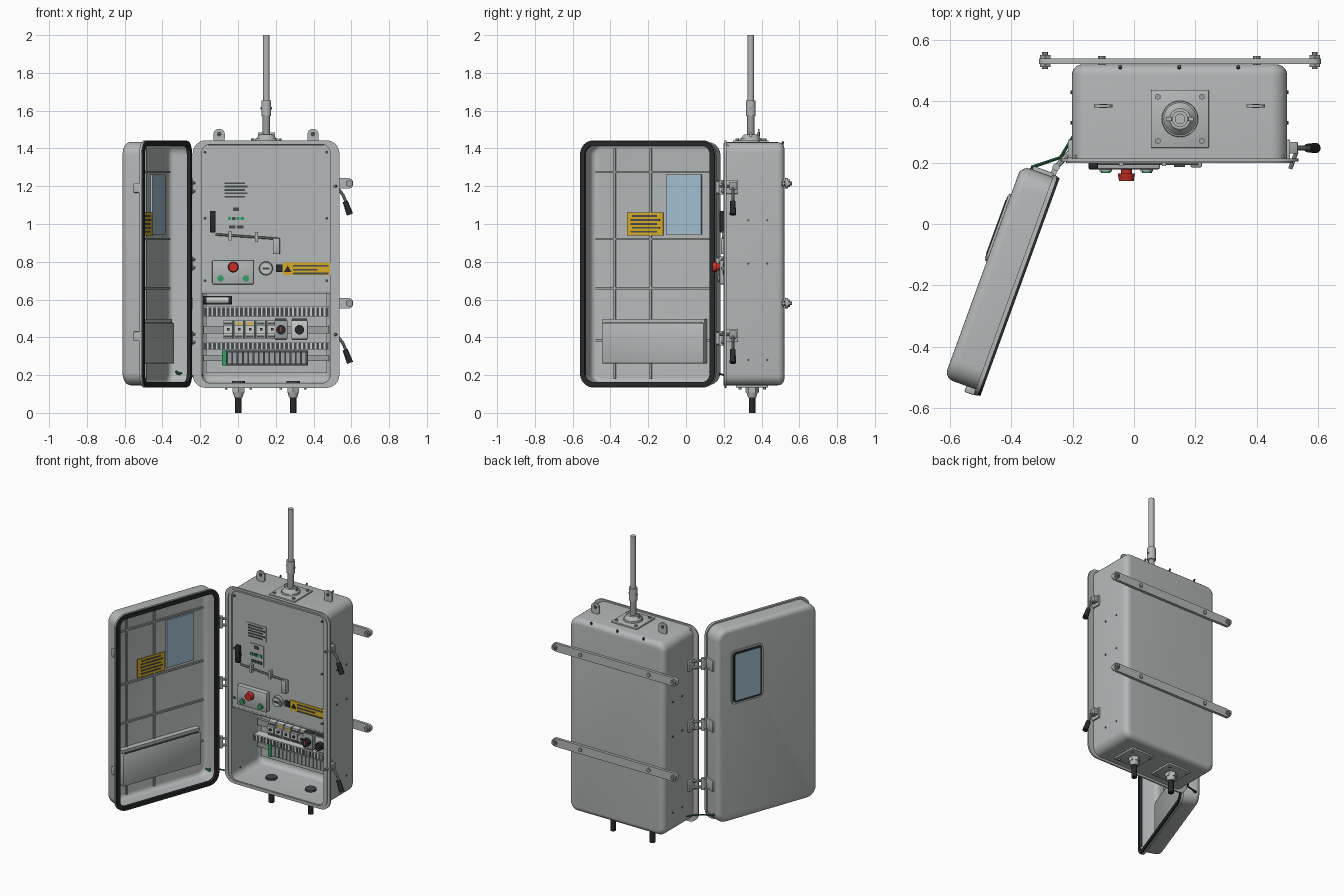
import bpy, bmesh, math
from mathutils import Matrix, Vector

def material(name, rgb):
    m = bpy.data.materials.new(name)
    m.diffuse_color = (*rgb, 1)
    return m

GREY = material("enclosure grey", (0.46, 0.48, 0.48))
LIGHT = material("component light grey", (0.58, 0.60, 0.59))
STEEL = material("steel grey", (0.34, 0.36, 0.36))
BLACK = material("black", (0.02, 0.022, 0.025))
DARK = material("dark grey", (0.06, 0.07, 0.075))
BLUE = material("window blue", (0.36, 0.51, 0.62))
YELLOW = material("warning yellow", (0.68, 0.41, 0.02))
RED = material("red", (0.55, 0.03, 0.02))
GREEN = material("green", (0.03, 0.36, 0.12))
WIRE = material("wire green", (0.02, 0.14, 0.05))

# door frame: X runs along the door from the hinge, Y points into its inside
DOOR = Matrix.Translation((-0.251, 0.153, 0)) @ Matrix.Rotation(math.radians(250), 4, 'Z')
BODY = Matrix.Identity(4)
frame = BODY

def finish(name, bm, mat):
    bmesh.ops.recalc_face_normals(bm, faces=bm.faces)
    me = bpy.data.meshes.new(name)
    bm.to_mesh(me)
    bm.free()
    me.materials.append(mat)
    ob = bpy.data.objects.new(name, me)
    ob.matrix_world = frame
    bpy.context.collection.objects.link(ob)
    return ob

def box(name, x, y, z, mat, bevel=0):
    bm = bmesh.new()
    bmesh.ops.create_cube(bm, size=1)
    size = Vector((x[1] - x[0], y[1] - y[0], z[1] - z[0]))
    mid = Vector((x[0] + x[1], y[0] + y[1], z[0] + z[1])) / 2
    for v in bm.verts:
        v.co = v.co * size + mid
    if bevel:
        bmesh.ops.bevel(bm, geom=bm.edges[:], offset=bevel, segments=2, affect='EDGES', profile=0.5)
    return finish(name, bm, mat)

def rod(name, p0, p1, r, mat, r2=None, n=20):
    p0, p1 = Vector(p0), Vector(p1)
    d = p1 - p0
    bm = bmesh.new()
    m = Matrix.Translation((p0 + p1) / 2) @ d.to_track_quat('Z', 'Y').to_matrix().to_4x4()
    bmesh.ops.create_cone(bm, cap_ends=True, segments=n, radius1=r, radius2=r if r2 is None else r2,
                          depth=d.length, matrix=m)
    return finish(name, bm, mat)

def loft(name, loops, mat, closed=False):
    """Skin rounded rectangles (x0, x1, z0, z1, radius, y)."""
    bm = bmesh.new()
    rings = []
    for x0, x1, z0, z1, r, y in loops:
        ring = []
        for k, (cx, cz) in enumerate([(x1 - r, z1 - r), (x0 + r, z1 - r), (x0 + r, z0 + r), (x1 - r, z0 + r)]):
            for i in range(7):
                a = math.pi / 2 * (k + i / 6)
                ring.append(bm.verts.new((cx + r * math.cos(a), y, cz + r * math.sin(a))))
        rings.append(ring)
    pairs = list(zip(rings, rings[1:]))
    if closed:
        pairs.append((rings[-1], rings[0]))
    else:
        bm.faces.new(rings[0])
        bm.faces.new(rings[-1])
    for a, b in pairs:
        for i in range(len(a)):
            j = (i + 1) % len(a)
            bm.faces.new((a[i], a[j], b[j], b[i]))
    return finish(name, bm, mat)

def grown(rect, d, y):
    x0, x1, z0, z1, r = rect
    return (x0 - d, x1 + d, z0 - d, z1 + d, max(r + d, 0.004), y)

def tray(name, shell, flange, back, front, lip, wall, rnd, mat):
    """Open box with rounded back edge and flanged rim; front and back are y values."""
    s = 1 if back > front else -1
    arc = [(rnd * (1 - math.sin(a)), rnd * (1 - math.cos(a))) for a in [math.pi / 2 * i / 5 for i in range(6)]]
    loops = [grown(shell, -inset, back - s * depth) for inset, depth in arc]
    loops += [grown(shell, 0, front + s * lip), (*flange, front + s * lip), (*flange, front)]
    loops += [grown(shell, -wall, front)]
    loops += [grown(shell, -wall - inset, back - s * (wall + depth)) for inset, depth in reversed(arc)]
    return loft(name, loops, mat)

# main cabinet
tray("cabinet", (-0.203, 0.50, 0.146, 1.433, 0.055), (-0.24, 0.537, 0.132, 1.443, 0.07),
     0.521, 0.204, 0.01, 0.012, 0.035, GREY)
loft("rim_lip", [(-0.222, 0.519, 0.145, 1.43, 0.062, y) for y in (0.205, 0.199)] +
     [(-0.212, 0.509, 0.155, 1.42, 0.055, y) for y in (0.199, 0.205)], GREY, True)
box("inner_panel", (-0.192, 0.489), (0.215, 0.225), (0.64, 1.418), GREY)
box("panel_lower_edge", (-0.192, 0.489), (0.214, 0.235), (0.632, 0.643), STEEL)
for x in (-0.175, 0.47):
    for z in (0.70, 1.03, 1.38):
        rod("panel_screw", (x, 0.216, z), (x, 0.209, z), 0.008, DARK, n=10)
# small screws around the cabinet back
for x in (-0.045, 0.148, 0.34):
    rod("top_screw", (x, 0.505, 1.41), (x, 0.515, 1.437), 0.006, DARK, n=8)
for side in (-0.203, 0.50):
    for z in (0.28, 0.79, 1.02):
        for y in (0.33, 0.43):
            rod("side_screw", (side - 0.004, y, z), (side + 0.004, y, z), 0.006, DARK, n=8)

# panel labels and indicators
box("instruction_plate", (-0.085, 0.058), (0.211, 0.216), (1.13, 1.232), GREY)
for i in range(5):
    box("instruction_line", (-0.072, 0.05 if i % 2 else 0.038), (0.209, 0.212),
        (1.14 + i * 0.018, 1.149 + i * 0.018), DARK)
box("indicator_plate", (-0.06, 0.042), (0.211, 0.216), (0.96, 1.10), GREY)
box("indicator_display", (-0.027, 0.004), (0.207, 0.212), (1.068, 1.088), DARK)
for x, m in ((-0.045, GREEN), (-0.022, DARK), (0.0, GREEN), (0.022, GREEN)):
    box("indicator_light", (x - 0.009, x + 0.009), (0.206, 0.212), (1.02, 1.038), m)
for x in (-0.03, 0.012):
    box("indicator_switch", (x - 0.017, x + 0.017), (0.206, 0.212), (0.975, 0.993), DARK)

# handle and linkage
box("panel_handle", (-0.149, -0.118), (0.178, 0.205), (0.955, 1.07), BLACK, 0.006)
rod("handle_post", (-0.135, 0.216, 1.0), (-0.135, 0.19, 1.0), 0.012, BLACK)
rod("linkage_rod", (-0.12, 0.198, 0.945), (0.21, 0.198, 0.922), 0.006, STEEL, n=10)
for x, z in ((-0.042, 0.938), (0.098, 0.932)):
    box("linkage_bracket", (x - 0.007, x + 0.007), (0.19, 0.217), (z - 0.026, z + 0.026), GREY)
box("linkage_end", (0.185, 0.222), (0.185, 0.217), (0.84, 0.925), GREY, 0.004)

# push button box, lock ring
box("button_box", (-0.137, 0.085), (0.178, 0.217), (0.68, 0.81), GREY, 0.008)
rod("stop_collar", (-0.025, 0.18, 0.772), (-0.025, 0.165, 0.772), 0.018, RED)
rod("stop_button", (-0.025, 0.165, 0.772), (-0.025, 0.14, 0.772), 0.028, RED, 0.024)
for x in (-0.092, 0.042):
    rod("button_bezel", (x, 0.18, 0.712), (x, 0.172, 0.712), 0.02, STEEL)
    rod("green_button", (x, 0.174, 0.712), (x, 0.166, 0.712), 0.016, GREEN)
rod("lock_ring", (0.148, 0.217, 0.765), (0.148, 0.195, 0.765), 0.037, STEEL, 0.034)
rod("lock_face", (0.148, 0.196, 0.765), (0.148, 0.192, 0.765), 0.026, LIGHT)
box("lock_key", (0.13, 0.166), (0.186, 0.193), (0.76, 0.77), DARK)
box("socket", (0.2, 0.236), (0.205, 0.217), (0.747, 0.785), BLACK)

def warning_label(name, x, y, z, lines, top):
    """Yellow plate with dark text bars; y goes from plate back to front."""
    f = 1 if y[1] > y[0] else -1
    box(name, x, sorted(y), z, YELLOW)
    ys = sorted((y[1], y[1] + f * 0.002))
    for i, (a, b) in enumerate(lines):
        zz = top - i * 0.021
        box(name + "_line", (a, b), ys, (zz - 0.009, zz), DARK)

warning_label("panel_warning", (0.237, 0.49), (0.216, 0.21), (0.73, 0.797),
              [(0.29, 0.48), (0.29, 0.42), (0.29, 0.48)], 0.784)
rod("warning_triangle", (0.263, 0.2105, 0.758), (0.263, 0.208, 0.758), 0.022, BLACK, n=3)

# mounting plate with ducts, rails and electrical parts
box("mounting_plate", (-0.17, 0.47), (0.485, 0.492), (0.21, 1.36), GREY)
rod("lamp_tube", (-0.17, 0.45, 0.596), (-0.05, 0.45, 0.596), 0.018, LIGHT)
for x in (-0.185, -0.05):
    rod("lamp_end", (x, 0.45, 0.596), (x + 0.017, 0.45, 0.596), 0.023, BLACK)
box("lamp_bracket", (-0.17, -0.04), (0.45, 0.486), (0.573, 0.619), DARK)
for z0, z1 in ((0.51, 0.565), (0.335, 0.375)):
    box("cable_duct", (-0.183, 0.483), (0.425, 0.486), (z0, z1), LIGHT)
    for i in range(28):
        x = -0.172 + i * 0.0238
        box("duct_slot", (x - 0.007, x + 0.007), (0.423, 0.43), (z0 + 0.004, z1 - 0.006), DARK)
for z0, z1 in ((0.42, 0.46), (0.275, 0.305)):
    box("din_rail", (-0.183, 0.483), (0.468, 0.486), (z0, z1), STEEL)
for i in range(5):
    x = -0.078 + i * 0.058
    box("breaker", (x, x + 0.05), (0.43, 0.47), (0.395, 0.49), LIGHT)
    box("breaker_nose", (x, x + 0.05), (0.415, 0.432), (0.42, 0.462), LIGHT)
    box("breaker_toggle", (x + 0.02, x + 0.034), (0.405, 0.416), (0.437, 0.45), DARK)
    box("breaker_mark", (x + 0.005, x + 0.045), (0.428, 0.431), (0.468, 0.478), YELLOW if i in (1, 2) else DARK)
    box("breaker_terminal", (x + 0.005, x + 0.045), (0.428, 0.431), (0.4, 0.41), DARK)
    box("breaker_gap", (x + 0.05, x + 0.058), (0.44, 0.47), (0.395, 0.49), DARK)
for x0, x1, m in ((0.192, 0.262, STEEL), (0.28, 0.37, LIGHT)):
    mid = (x0 + x1) / 2
    box("rotary_switch", (x0, x1), (0.41, 0.47), (0.39, 0.49), m, 0.004)
    rod("switch_knob", (mid, 0.412, 0.44), (mid, 0.38, 0.44), 0.025, BLACK)
    for z in (0.385, 0.489):
        box("switch_terminal", (x0 + 0.005, x1 - 0.005), (0.42, 0.465), (z, z + 0.012), DARK)
box("switch_pointer", (0.222, 0.23), (0.377, 0.381), (0.43, 0.455), RED)
box("terminal_strip", (-0.06, 0.37), (0.45, 0.47), (0.25, 0.33), DARK)
box("ground_terminal", (-0.085, -0.06), (0.435, 0.47), (0.25, 0.33), GREEN)
for i in range(15):
    x = -0.056 + i * 0.028
    box("terminal_block", (x, x + 0.024), (0.435, 0.455), (0.258, 0.322), STEEL)

# mast with base plate
MX, MY = 0.15, 0.343
box("mast_plate", (MX - 0.095, MX + 0.095), (MY - 0.095, MY + 0.095), (1.431, 1.443), GREY, 0.004)
for sx in (-1, 1):
    for sy in (-1, 1):
        p = (MX + sx * 0.072, MY + sy * 0.072)
        rod("mast_bolt", (*p, 1.44), (*p, 1.452), 0.01, STEEL, n=6)
for name, z0, z1, r0, r1, m in (
        ("mast_flange", 1.44, 1.452, 0.06, 0.058, GREY), ("mast_cone", 1.45, 1.475, 0.055, 0.034, GREY),
        ("mast_neck", 1.47, 1.58, 0.019, 0.019, STEEL), ("mast_collar", 1.572, 1.655, 0.026, 0.026, GREY),
        ("mast_pole", 1.65, 2.0, 0.017, 0.017, GREY)):
    rod(name, (MX, MY, z0), (MX, MY, z1), r0, m, r1, 28)
rod("collar_screw", (MX - 0.03, MY, 1.613), (MX + 0.03, MY, 1.613), 0.007, STEEL, n=8)
box("mast_rib", (MX - 0.045, MX + 0.045), (MY - 0.006, MY + 0.006), (1.45, 1.485), GREY)

# lifting ears
for x in (-0.10, 0.397):
    loft("lifting_ear", [(x - 0.03, x + 0.03, 1.425, 1.503, 0.028, y) for y in (0.38, 0.39)], GREY)
    rod("ear_hole", (x, 0.379, 1.476), (x, 0.391, 1.476), 0.012, DARK)
# cable glands
for x in (0.002, 0.292):
    box("gland_plate", (x - 0.085, x + 0.085), (0.265, 0.435), (0.134, 0.148), GREY, 0.003)
    for sx in (-0.065, 0.065):
        for y in (0.285, 0.415):
            rod("gland_bolt", (x + sx, y, 0.136), (x + sx, y, 0.124), 0.008, STEEL, n=6)
    rod("gland_nut", (x, 0.35, 0.136), (x, 0.35, 0.108), 0.036, GREY, n=6)
    rod("gland_sleeve", (x, 0.35, 0.11), (x, 0.35, 0.082), 0.03, GREY, 0.022)
    rod("cable", (x, 0.35, 0), (x, 0.35, 0.15), 0.017, BLACK)
    rod("gland_inside", (x, 0.35, 0.155), (x, 0.35, 0.17), 0.035, DARK)

# wall rails with bolts
for z in (1.215, 0.58):
    loft("wall_rail", [(-0.31, 0.61, z - 0.028, z + 0.028, 0.026, y) for y in (0.523, 0.541)], GREY)
    for x in (-0.29, 0.59):
        rod("rail_bolt", (x, 0.506, z), (x, 0.562, z), 0.01, STEEL, n=10)
        for y in (0.512, 0.541):
            rod("rail_nut", (x, y, z), (x, y + 0.01, z), 0.02, STEEL, n=6)
    for x in (-0.105, 0.40):
        rod("rail_screw", (x, 0.515, z), (x, 0.548, z), 0.013, STEEL, n=10)

# latches on the right side
for z in (1.2, 0.415):
    box("latch_base", (0.498, 0.51), (0.212, 0.275), (z - 0.04, z + 0.03), GREY, 0.003)
    box("latch_block", (0.508, 0.535), (0.23, 0.268), (z - 0.02, z + 0.022), STEEL, 0.003)
    rod("latch_lever", (0.52, 0.248, z), (0.555, 0.248, z - 0.045), 0.008, STEEL, n=10)
    rod("latch_neck", (0.555, 0.248, z - 0.045), (0.572, 0.248, z - 0.085), 0.008, STEEL, n=10)
    rod("latch_grip", (0.567, 0.248, z - 0.08), (0.593, 0.248, z - 0.15), 0.014, BLACK, 0.017)
    rod("latch_hook", (0.53, 0.235, z), (0.51, 0.18, z), 0.007, STEEL, n=8)

# hinges, cabinet half
HINGES = (1.195, 0.79, 0.395)
for z in HINGES:
    rod("hinge_pin", (-0.254, 0.186, z - 0.038), (-0.254, 0.186, z + 0.038), 0.012, GREY)
    for dz in (-0.022, 0.022):
        rod("hinge_link", (-0.254, 0.186, z + dz), (-0.204, 0.24, z + dz), 0.009, GREY, n=8)
    box("hinge_plate", (-0.216, -0.2), (0.215, 0.275), (z - 0.035, z + 0.035), GREY, 0.003)

# grounding wire
path = [(-0.30, 0.13, 0.21), (-0.335, 0.185, 0.205), (-0.24, 0.217, 0.195), (-0.19, 0.30, 0.2)]
for a, b in zip(path, path[1:]):
    rod("ground_wire", a, b, 0.005, WIRE, n=8)

# door
frame = DOOR
tray("door_shell", (0.004, 0.742, 0.146, 1.434, 0.07), (-0.003, 0.76, 0.134, 1.443, 0.075),
     -0.122, 0, 0.013, 0.01, 0.03, GREY)
gasket = (0.0, 0.757, 0.137, 1.44, 0.072)
loft("door_gasket", [grown(gasket, d, y) for d, y in ((0, -0.002), (0, 0.009), (-0.026, 0.009), (-0.026, -0.012))],
     BLACK, True)
for x in (0.40, 0.603):
    box("door_rib", (x - 0.006, x + 0.006), (-0.115, -0.102), (0.18, 1.40), STEEL)
for z in (1.275, 0.92, 0.66, 0.385):
    box("door_rib", (0.04, 0.715), (-0.115, -0.102), (z - 0.006, z + 0.006), STEEL)
box("window_inside", (0.114, 0.311), (-0.113, -0.101), (0.945, 1.262), BLUE)
loft("window_frame", [(0.104, 0.336, 0.925, 1.282, 0.025, y) for y in (-0.12, -0.129)], GREY)
loft("window_seal", [(0.114, 0.326, 0.936, 1.271, 0.018, y) for y in (-0.12, -0.131)], BLACK)
loft("window_outside", [(0.127, 0.313, 0.95, 1.257, 0.012, y) for y in (-0.12, -0.133)], BLUE)
warning_label("door_warning", (0.327, 0.53), (-0.103, -0.096), (0.938, 1.06),
              [(0.36, 0.50), (0.345, 0.51), (0.36, 0.51), (0.345, 0.50), (0.36, 0.51)], 1.047)
# document pocket
box("document_pocket", (0.085, 0.66), (-0.113, -0.06), (0.262, 0.475), GREY, 0.004)
box("pocket_back", (0.085, 0.66), (-0.113, -0.075), (0.47, 0.497), GREY)
box("pocket_slot", (0.10, 0.645), (-0.076, -0.0615), (0.47, 0.478), DARK)
rod("door_ground_stud", (0.03, -0.05, 0.205), (0.05, -0.065, 0.22), 0.007, GREEN, n=8)
# hinges and latch keepers on the door
for z in HINGES:
    box("door_hinge_plate", (-0.008, 0.008), (-0.085, -0.015), (z - 0.035, z + 0.035), GREY, 0.003)
    box("door_hinge_link", (-0.03, 0.002), (-0.024, -0.006), (z - 0.03, z + 0.03), GREY)
for z in (1.19, 0.405):
    box("latch_keeper", (0.738, 0.762), (-0.045, -0.012), (z - 0.025, z + 0.025), GREY, 0.004)

bpy.ops.object.select_all(action='SELECT')
bpy.context.view_layer.objects.active = bpy.context.selected_objects[0]
bpy.ops.object.shade_smooth_by_angle(angle=math.radians(35))
